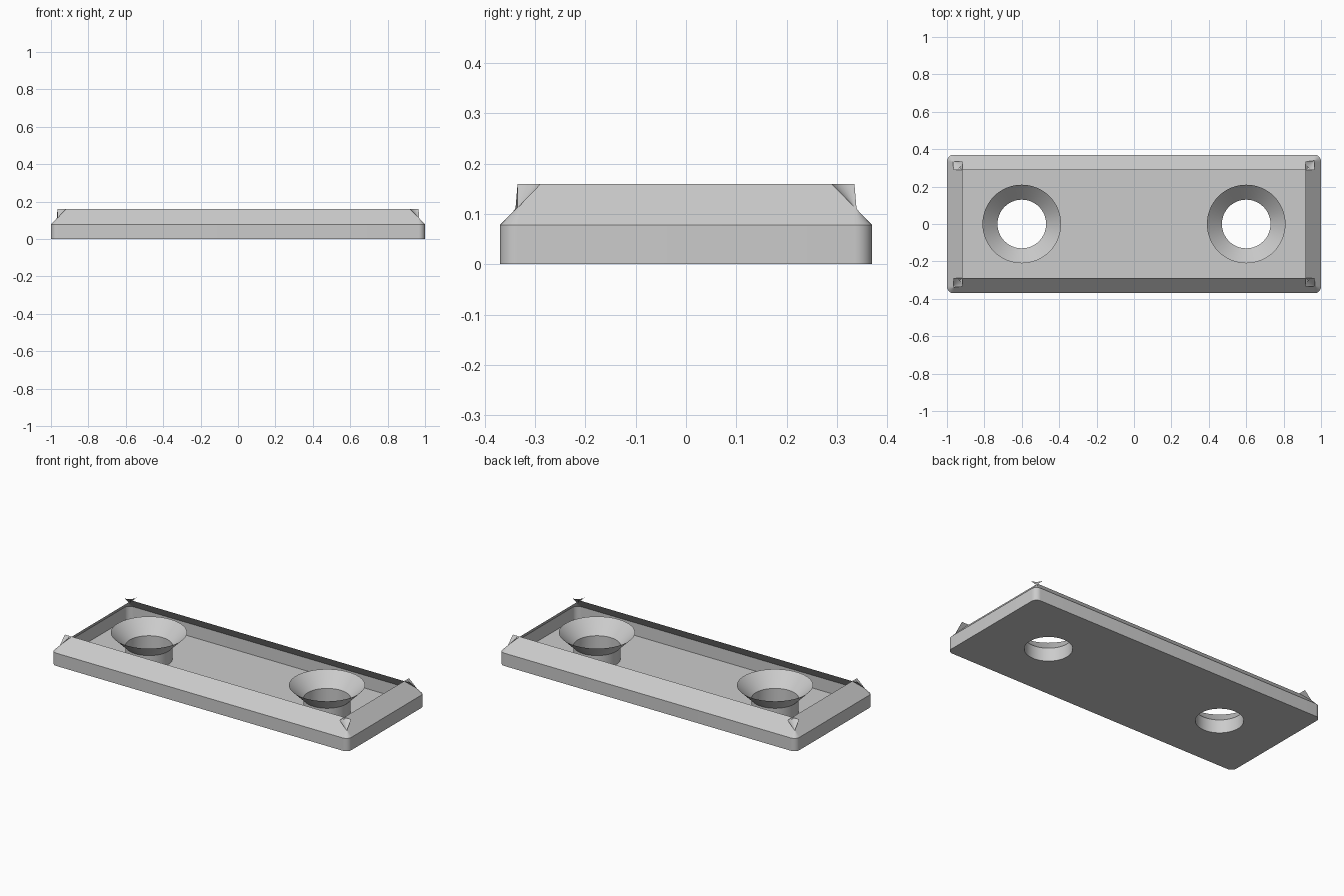
import bpy, bmesh
from math import cos, sin, pi, radians

cube = bpy.data.objects.get("Cube")
if cube:
    bpy.data.objects.remove(cube, do_unlink=True)

HALF_X, HALF_Y, CORNER = 1.0, 0.37, 0.035
SHOULDER, TOP, INSET = 0.078, 0.16, 0.082
HOLE_X, HOLE_R, SINK_R = 0.6, 0.13, 0.21

grey = bpy.data.materials.new("plain grey")
grey.use_nodes = True
colour = (0.6, 0.6, 0.6, 1)
grey.diffuse_color = colour
grey.node_tree.nodes["Principled BSDF"].inputs["Base Color"].default_value = colour


def outline(bm, z, inset, steps=8):
    """Rounded rectangle; an inset beyond the corner radius folds the corners over."""
    ring, r = [], CORNER - inset
    cx, cy = HALF_X - CORNER, HALF_Y - CORNER
    for q, (sx, sy) in enumerate([(1, 1), (-1, 1), (-1, -1), (1, -1)]):
        for i in range(steps + 1):
            a = (q + i / steps) * pi / 2
            ring.append(bm.verts.new((sx * cx + r * cos(a), sy * cy + r * sin(a), z)))
    return ring


def circle(bm, x, z, r, steps=64):
    return [bm.verts.new((x + r * cos(2 * pi * i / steps), r * sin(2 * pi * i / steps), z))
            for i in range(steps)]


def loft(bm, rings, inward=False):
    for low, high in zip(rings, rings[1:]):
        n = len(low)
        for i in range(n):
            j = (i + 1) % n
            face = [low[i], low[j], high[j], high[i]]
            bm.faces.new(face[::-1] if inward else face)


def finish(bm, name):
    mesh = bpy.data.meshes.new(name)
    bm.to_mesh(mesh)
    bm.free()
    mesh.materials.append(grey)
    obj = bpy.data.objects.new(name, mesh)
    bpy.context.collection.objects.link(obj)
    bpy.ops.object.select_all(action='DESELECT')
    obj.select_set(True)
    bpy.context.view_layer.objects.active = obj
    bpy.ops.object.shade_smooth_by_angle(angle=radians(30))


# Outer wall with sloped rim, open at the top
bm = bmesh.new()
loft(bm, [outline(bm, 0, 0), outline(bm, SHOULDER, 0), outline(bm, TOP, INSET)])
finish(bm, "rim_wall")

# Floor with two round openings
bm = bmesh.new()
edges = []
for ring in [outline(bm, 0, 0), circle(bm, -HOLE_X, 0, HOLE_R), circle(bm, HOLE_X, 0, HOLE_R)]:
    edges += [bm.edges.new((ring[i - 1], ring[i])) for i in range(len(ring))]
bmesh.ops.triangle_fill(bm, use_beauty=True, edges=edges, normal=(0, 0, -1))
for face in bm.faces:
    face.normal_update()
    if face.normal.z > 0:
        face.normal_flip()
finish(bm, "floor_plate")

# Countersunk screw sleeves
for side, x in (("right", -HOLE_X), ("left", HOLE_X)):
    bm = bmesh.new()
    loft(bm, [circle(bm, x, 0, HOLE_R), circle(bm, x, TOP / 2, HOLE_R),
              circle(bm, x, TOP, SINK_R)], inward=True)
    finish(bm, side + "_screw_sleeve")
